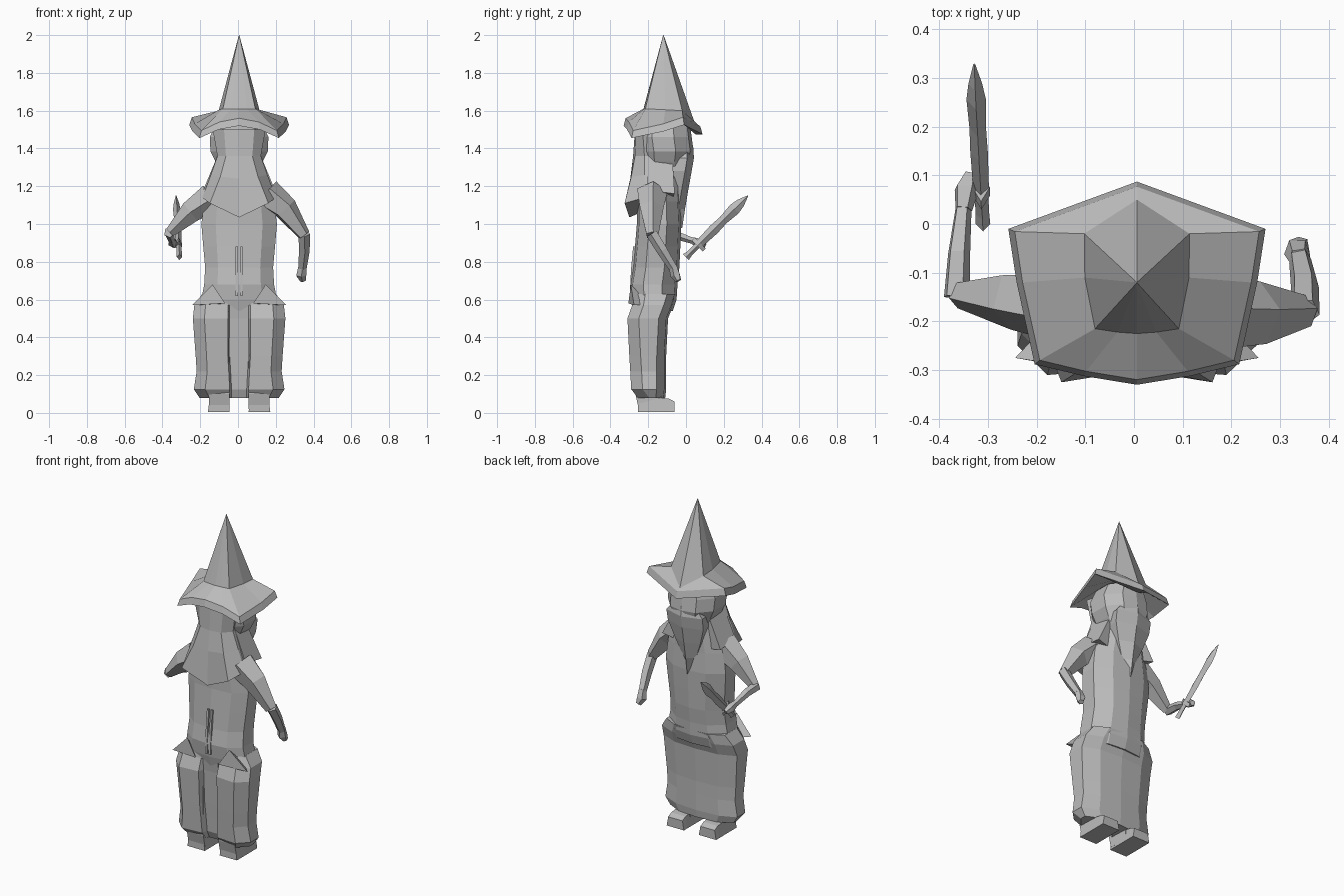
import bpy
import bmesh
from math import sin, cos, tau
from mathutils import Vector

cube = bpy.data.objects.get("Cube")
if cube:
    bpy.data.objects.remove(cube, do_unlink=True)

grey = bpy.data.materials.new("plain grey")
grey.use_nodes = True
COLOUR = (0.5, 0.5, 0.5, 1)
grey.diffuse_color = COLOUR
grey.node_tree.nodes["Principled BSDF"].inputs["Base Color"].default_value = COLOUR

CX = 0.006  # symmetry line of the body


def make(name, verts, faces):
    mesh = bpy.data.meshes.new(name)
    mesh.from_pydata(verts, [], faces)
    mesh.materials.append(grey)
    obj = bpy.data.objects.new(name, mesh)
    bpy.context.collection.objects.link(obj)
    bm = bmesh.new()
    bm.from_mesh(mesh)
    bmesh.ops.remove_doubles(bm, verts=bm.verts, dist=0.0005)
    bmesh.ops.recalc_face_normals(bm, faces=bm.faces)
    bm.to_mesh(mesh)
    bm.free()


def loft(name, rings):
    """Skin a list of equal-length rings and cap both ends."""
    n = len(rings[0])
    verts = [v for ring in rings for v in ring]
    faces = [tuple(range(n)), tuple(range(len(verts) - n, len(verts)))]
    for r in range(len(rings) - 1):
        for i in range(n):
            j = (i + 1) % n
            faces.append((r * n + i, r * n + j, (r + 1) * n + j, (r + 1) * n + i))
    make(name, verts, faces)


def mirrored(half):
    """Close a half outline that starts and ends on the centre line."""
    return ([(CX + x, y, z) for x, y, z in half]
            + [(CX - x, y, z) for x, y, z in half[-2:0:-1]])


def body_ring(z, w, back, front):
    mid = (back + front) / 2
    d = (front - back) / 2
    return mirrored([(0, front, z), (w * .55, front - d * .12, z), (w, mid + d * .35, z),
                     (w, mid - d * .45, z), (w * .62, back + d * .1, z), (0, back, z)])


def tube(name, path, sides=5):
    """Faceted limb through (point, radius) pairs."""
    rings = []
    for k, (p, r) in enumerate(path):
        a = Vector(path[max(k - 1, 0)][0])
        b = Vector(path[min(k + 1, len(path) - 1)][0])
        d = (b - a).normalized()
        u = d.cross(Vector((0.2, 0.4, 1))).normalized()
        v = d.cross(u)
        rings.append([Vector(p) + r * (u * cos(tau * i / sides) + v * sin(tau * i / sides))
                      for i in range(sides)])
    loft(name, rings)


# Torso from waist to neck
loft("torso", [body_ring(*r) for r in [
    (.54, .20, -.27, -.07), (.60, .20, -.285, -.05), (.68, .185, -.295, -.045),
    (.77, .18, -.28, -.035), (.88, .19, -.27, -.03), (1.0, .20, -.26, -.025),
    (1.12, .185, -.26, -.03), (1.25, .145, -.25, -.03), (1.38, .10, -.24, -.04)]])


# Robe skirt with a recessed slit down the back
def skirt_ring(z, w, back, front, gap, depth=.045):
    return mirrored([(0, front, z), (w * .6, front - .01, z), (w, front - .05, z),
                     (w, back + .06, z), (w * .75, back, z), (gap + .01, back + .01, z),
                     (gap, back + depth, z), (0, back + depth, z)])


loft("skirt", [skirt_ring(*r) for r in [
    (.63, .195, -.275, -.05, .05, .012), (.57, .237, -.285, -.068, .05, .012),
    (.50, .245, -.31, -.095, .05), (.30, .23, -.30, -.105, .05),
    (.22, .225, -.295, -.105, .045), (.125, .24, -.29, -.105, .04),
    (.08, .21, -.255, -.11, .04, .03)]])

# Head, tapering below the hat
loft("head", [body_ring(*r) for r in [
    (1.27, .09, -.20, .01), (1.33, .125, -.24, .025), (1.385, .152, -.25, .04),
    (1.46, .155, -.26, .03), (1.54, .12, -.25, .02)]])

# Beard: broad wedge narrowing to a low tip
loft("beard", [mirrored([(0, y, z), (w, y - .035, z), (w * .9, y - .11, z), (0, y - .12, z)])
               for z, w, y in [(1.41, .07, .038), (1.35, .12, .042), (1.28, .118, .03),
                               (1.18, .085, .012), (1.08, .045, -.005), (.98, .004, -.02)]])

# Long hair flaring down the back to a central point
loft("back_hair", [mirrored(h) for h in [
    [(0, -.27, 1.50), (.08, -.265, 1.50), (.14, -.23, 1.50), (.12, -.12, 1.50), (0, -.12, 1.50)],
    [(0, -.28, 1.36), (.07, -.27, 1.36), (.115, -.22, 1.36), (.10, -.10, 1.36), (0, -.1, 1.36)],
    [(0, -.295, 1.24), (.10, -.29, 1.25), (.15, -.22, 1.26), (.14, -.10, 1.28), (0, -.1, 1.26)],
    [(0, -.30, 1.035), (.155, -.325, 1.11), (.195, -.22, 1.14), (.18, -.1, 1.15),
     (0, -.1, 1.12)]]])

# Shoulder folds, hip flaps, coat seams, legs and boots on both sides
for s, side in ((1, "left"), (-1, "right")):
    def at(x, y, z):
        return (CX + s * x, y, z)

    loft(side + "_shoulder_fold", [
        [at(.115, -.20, 1.36), at(.115, -.07, 1.32), at(.05, -.08, 1.3), at(.05, -.19, 1.34)],
        [at(.19, -.205, 1.18), at(.195, -.06, 1.16), at(.10, -.07, 1.14), at(.1, -.2, 1.16)]])
    make(side + "_hip_flap",
         [at(.14, -.292, .68), at(.075, -.305, .58), at(.25, -.275, .57), at(.17, -.19, .57)],
         [(0, 1, 2), (0, 2, 3), (0, 3, 1), (1, 3, 2)])
    loft(side + "_coat_seam", [[at(x, y, z) for x, y in
         ((.006, -.265), (.018, -.265), (.018, back), (.006, back))]
         for z, back in ((.62, -.298), (.76, -.291), (.88, -.28))])
    loft(side + "_leg", [[at(x, y, z) for x, y in
         ((.05, back), (.16, back), (.155, -.13), (.055, -.13))]
         for z, back in ((.02, -.25), (.1, -.268), (.4, -.268))])
    loft(side + "_boot", [[at(x, y, z) for x, z in
         ((.05, .005), (.165, .005), (.155, top), (.06, top))]
         for y, top in ((-.255, .09), (-.17, .085), (-.09, .075), (-.06, .06))])

# Wide sleeves, forearms and hands
tube("right_sleeve", [((-.14, -.165, 1.14), .082), ((-.25, -.155, 1.065), .062),
                      ((-.36, -.145, .955), .028)])
tube("right_forearm", [((-.365, -.15, .955), .028), ((-.36, -.06, .945), .024),
                       ((-.35, .04, .91), .017)])
tube("right_hand", [((-.35, .03, .915), .018), ((-.345, .07, .90), .026),
                    ((-.335, .10, .885), .016)])
tube("left_sleeve", [((.15, -.18, 1.16), .085), ((.25, -.185, 1.08), .068),
                     ((.35, -.18, .94), .034)])
tube("left_forearm", [((.35, -.18, .95), .032), ((.35, -.125, .86), .03),
                      ((.34, -.07, .77), .024)])
tube("left_hand", [((.34, -.07, .78), .022), ((.335, -.055, .73), .028),
                   ((.345, -.04, .70), .016)])


# Short sword: diamond sections along a rising line
def sword_part(name, stations):
    start, end = Vector((-.31, .0, .825)), Vector((-.328, .328, 1.15))
    across = Vector((0, -.7, .7))
    flat = Vector((1, 0, 0))
    loft(name, [[start.lerp(end, t) + o for o in
                 (across * w, flat * d, -across * w, -flat * d)] for t, w, d in stations])


sword_part("sword_handle", [(0, .022, .015), (.06, .016, .014), (.2, .016, .014)])
sword_part("sword_guard", [(.18, .042, .018), (.23, .042, .018)])
sword_part("sword_blade", [(.2, .022, .016), (.45, .028, .018), (.6, .024, .017),
                           (.78, .032, .02), (.88, .024, .014), (1, .002, .002)])

# Pointed hat: faceted brim with a flared rim, and a tall cone
edge = [(0, .087, 1.475), (.264, -.01, 1.525), (.247, -.12, 1.49), (.21, -.288, 1.455),
        (.11, -.312, 1.50), (0, -.33, 1.52)]
crown = [(0, .05, 1.525), (.108, -.02, 1.60), (.107, -.11, 1.605), (.086, -.215, 1.61),
         (.04, -.222, 1.61), (0, -.225, 1.61)]
rim = [(x * .95, -.12 + (y + .12) * .95, z + .04) for x, y, z in edge]
under = [(x, y, z - .05) for x, y, z in crown]
tip = [(x * .01, -.12 + (y + .12) * .01, 2) for x, y, z in crown]
loft("hat_brim", [mirrored(h) for h in (under, edge, rim, crown)])
loft("hat_cone", [mirrored(crown), mirrored(tip)])
